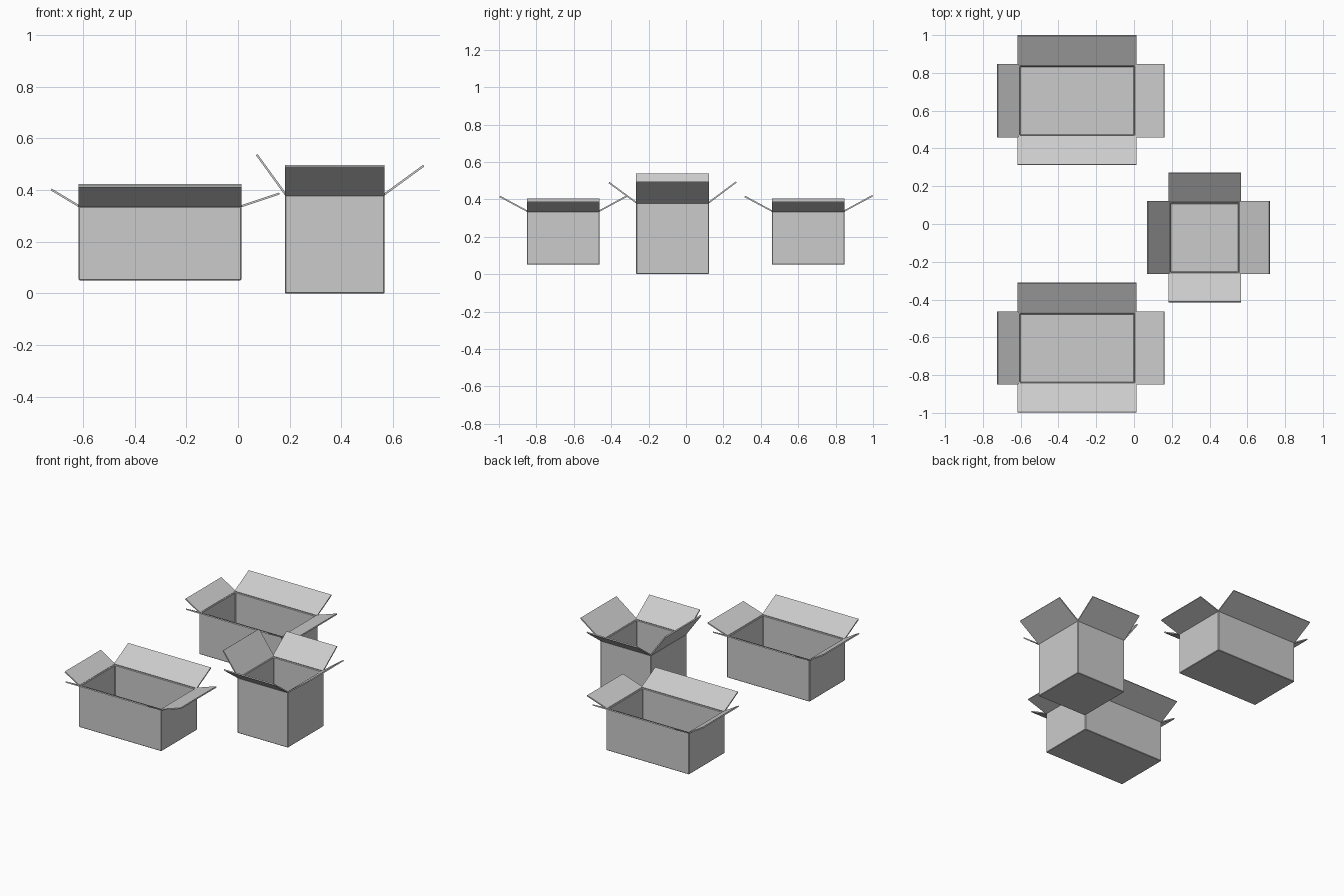
import bpy, bmesh
from mathutils import Vector

if "Cube" in bpy.data.objects:
    bpy.data.objects.remove(bpy.data.objects["Cube"])

WALL = 0.012
FLAP = 0.008


def make_object(name, bm):
    bmesh.ops.recalc_face_normals(bm, faces=bm.faces)
    mesh = bpy.data.meshes.new(name)
    bm.to_mesh(mesh)
    bm.free()
    obj = bpy.data.objects.new(name, mesh)
    bpy.context.collection.objects.link(obj)
    return obj


def add_body(name, x0, x1, y0, y1, z0, z1):
    # open-topped shell with slightly softened outer edges
    bm = bmesh.new()
    bmesh.ops.create_cube(bm, size=1)
    for v in bm.verts:
        v.co = Vector((x1 if v.co.x > 0 else x0,
                       y1 if v.co.y > 0 else y0,
                       z1 if v.co.z > 0 else z0))
    bm.normal_update()
    top = [f for f in bm.faces if f.normal.z > 0.9]
    bmesh.ops.delete(bm, geom=top, context='FACES_ONLY')
    obj = make_object(name, bm)
    solid = obj.modifiers.new("card", 'SOLIDIFY')
    solid.thickness = WALL
    solid.offset = -1
    solid.use_even_offset = True
    bevel = obj.modifiers.new("soft_edges", 'BEVEL')
    bevel.width = 0.003
    bevel.segments = 1


def add_flap(name, axis, hinge, tip, z1, tip_z, lo, hi):
    # thin slab whose slanted section is swept along the hinge line
    a, b = Vector((hinge, z1)), Vector((tip, tip_z))
    d = (b - a).normalized()
    n = Vector((-d.y, d.x)) * FLAP / 2
    section = [a - n, b - n, b + n, a + n]
    bm = bmesh.new()
    verts = [bm.verts.new((p.x, lo, p.y) if axis == 'x' else (lo, p.x, p.y))
             for p in section]
    face = bm.faces.new(verts)
    ext = bmesh.ops.extrude_face_region(bm, geom=[face])["geom"]
    step = (0, hi - lo, 0) if axis == 'x' else (hi - lo, 0, 0)
    bmesh.ops.translate(bm, vec=step,
                        verts=[g for g in ext if isinstance(g, bmesh.types.BMVert)])
    make_object(name, bm)


def add_carton(name, x, y, z, left, right, front, back):
    add_body(name + "_body", *x, *y, *z)
    e = WALL / 3
    add_flap(name + "_left_flap", 'x', x[0] + e, left[0], z[1], left[1], *y)
    add_flap(name + "_right_flap", 'x', x[1] - e, right[0], z[1], right[1], *y)
    add_flap(name + "_front_flap", 'y', y[0] + e, front[0], z[1], front[1], *x)
    add_flap(name + "_back_flap", 'y', y[1] - e, back[0], z[1], back[1], *x)


# two matching long cartons
for label, cy in (("front_long_carton", -0.657), ("back_long_carton", 0.653)):
    add_carton(label, (-0.616, 0.013), (cy - 0.194, cy + 0.194), (0.051, 0.336),
               (-0.722, 0.402), (0.160, 0.386),
               (cy - 0.339, 0.416), (cy + 0.345, 0.420))

# tall carton
add_carton("tall_carton", (0.182, 0.566), (-0.266, 0.122), (0.0, 0.380),
           (0.072, 0.537), (0.718, 0.494),
           (-0.412, 0.490), (0.269, 0.493))
